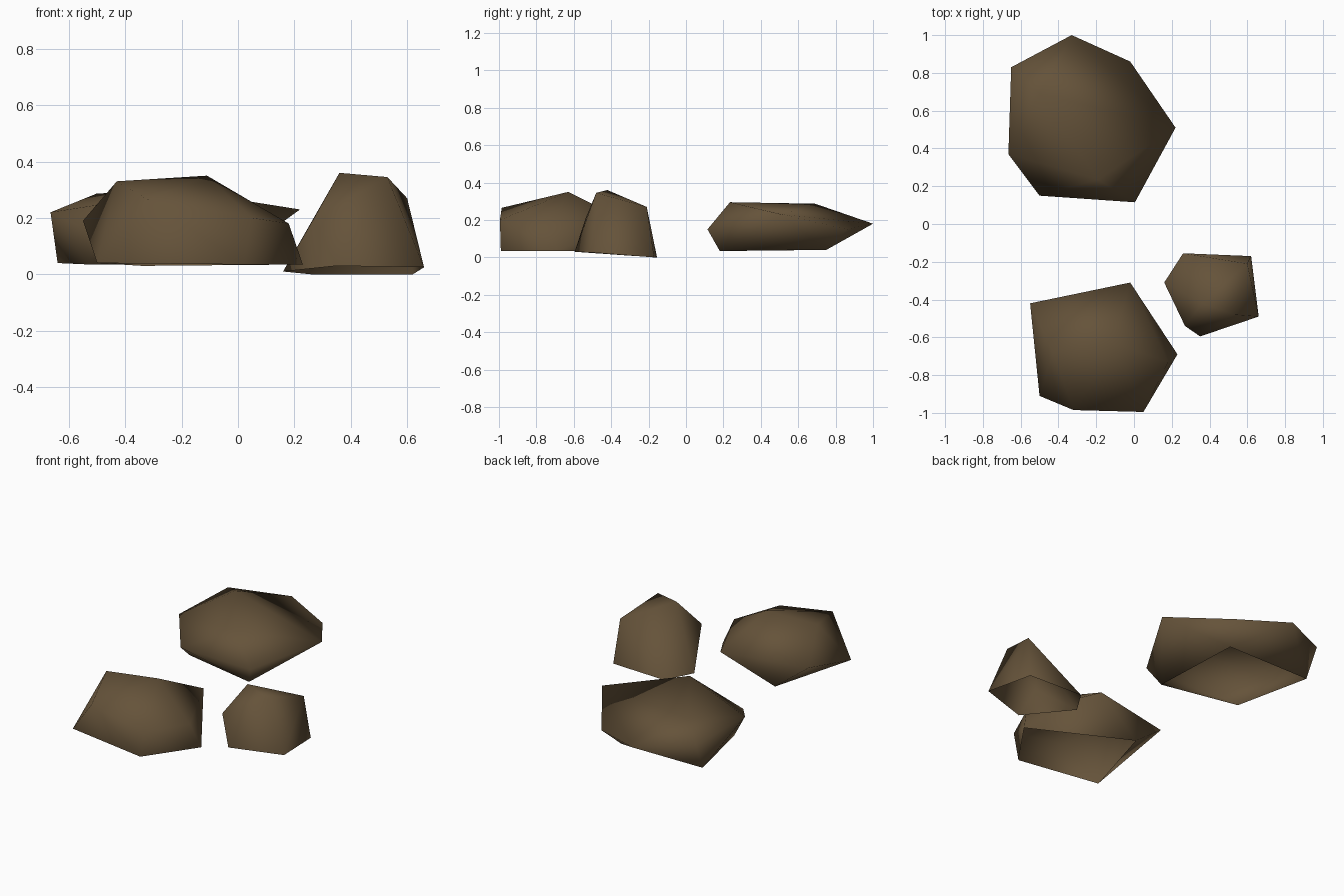
import bpy, bmesh

if "Cube" in bpy.data.objects:
    bpy.data.objects.remove(bpy.data.objects["Cube"])

stone = bpy.data.materials.new("brown stone")
stone.diffuse_color = (0.13, 0.086, 0.042, 1)
stone.use_nodes = True
stone.node_tree.nodes["Principled BSDF"].inputs["Base Color"].default_value = stone.diffuse_color


def rock(name, corners):
    """Smooth-shaded rock shell: convex hull round a few corners, open underneath."""
    bm = bmesh.new()
    for p in corners:
        bm.verts.new(p)
    bmesh.ops.convex_hull(bm, input=bm.verts[:])
    loose = [v for v in bm.verts if not v.link_faces]
    if loose:
        bmesh.ops.delete(bm, geom=loose, context='VERTS')
    bmesh.ops.recalc_face_normals(bm, faces=bm.faces[:])
    # open base
    base = [f for f in bm.faces if all(v.co.z < 0.06 for v in f.verts)
            and f.normal.z < -0.7]
    bmesh.ops.delete(bm, geom=base, context='FACES')
    for f in bm.faces:
        f.smooth = True
    me = bpy.data.meshes.new(name)
    bm.to_mesh(me)
    bm.free()
    me.materials.append(stone)
    ob = bpy.data.objects.new(name, me)
    bpy.context.collection.objects.link(ob)
    return ob


# wide flat rock at the back: rim, base, crown
rock("back_rock", [
    (-.65, .83, .215), (-.33, 1.0, .18), (-.02, .86, .15), (.22, .51, .23),
    (0.005, .115, .15), (-.50, .15, .14), (-.665, .37, .22),
    (-.05, .18, .035), (-.08, .75, .04), (-.64, .75, .04), (-.53, .28, .035),
    (-.19, .235, .295), (-.50, .69, .287)])

# wide rock at the front left: rim, base, crown
rock("front_rock", [
    (-.55, -.42, .19), (-.02, -.31, .19), (.18, -.73, .18),
    (.05, -.995, .20), (-.32, -.985, .265),
    (.02, -.99, .035), (-.50, -.91, .04), (.23, -.69, .035), (-.34, -.39, .03),
    (-.43, -.68, .33), (-.11, -.63, .35)])

# small tall rock on the right: base, shoulder, crown
rock("small_rock", [
    (.16, -.31, .01), (.26, -.155, 0), (.62, -.17, 0), (.66, -.49, .025),
    (.35, -.595, .03), (.27, -.54, .20),
    (.36, -.42, .36), (.53, -.48, .345), (.60, -.21, .27)])
